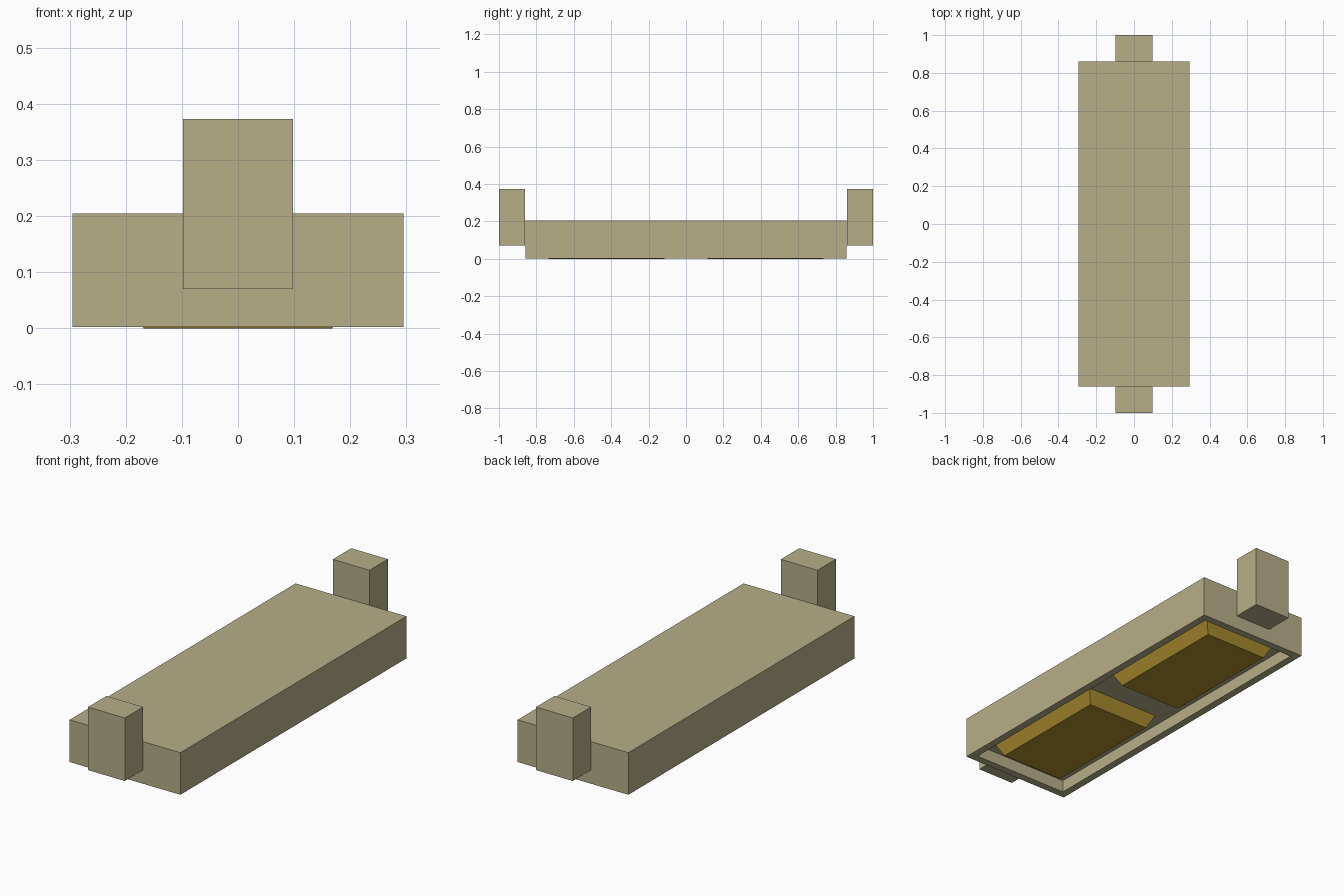
import bpy, bmesh

if "Cube" in bpy.data.objects:
    bpy.data.objects.remove(bpy.data.objects["Cube"])


def material(name, color):
    m = bpy.data.materials.new(name)
    m.diffuse_color = (*color, 1)
    m.use_nodes = True
    m.node_tree.nodes["Principled BSDF"].inputs["Base Color"].default_value = m.diffuse_color
    return m


def block(name, mat, x, y, z, taper=0.0, recess=None):
    """Box from ranges; taper shrinks the bottom, recess=(rim, depth) hollows it."""
    bm = bmesh.new()
    bmesh.ops.create_cube(bm, size=1)
    for v in bm.verts:
        inset = taper if v.co.z < 0 else 0
        px, py = v.co.x > 0, v.co.y > 0
        v.co = (x[px] + (-inset if px else inset),
                y[py] + (-inset if py else inset),
                z[v.co.z > 0])
    if recess:
        rim, depth = recess
        bm.normal_update()
        bottom = min(bm.faces, key=lambda f: f.normal.z)
        bmesh.ops.inset_region(bm, faces=[bottom], thickness=rim)
        floor = bmesh.ops.extrude_discrete_faces(bm, faces=[bottom])["faces"][0]
        for v in floor.verts:
            v.co.z += depth
    bmesh.ops.recalc_face_normals(bm, faces=bm.faces)
    me = bpy.data.meshes.new(name)
    bm.to_mesh(me)
    bm.free()
    me.materials.append(mat)
    ob = bpy.data.objects.new(name, me)
    bpy.context.collection.objects.link(ob)
    return ob


casing = material("casing", (0.47, 0.43, 0.25))
amber = material("amber", (0.43, 0.28, 0.03))

# Housing with a shallow recess underneath
block("housing", casing, (-0.295, 0.295), (-0.859, 0.859), (0.0025, 0.205),
      recess=(0.052, 0.06))

for side, s in (("front", -1), ("back", 1)):
    # End mounting block
    block(side + "_end_block", casing, (-0.098, 0.098),
          sorted((s * 0.86, s * 1.0)), (0.07, 0.373))
    # Tapered lens hanging from the recess ceiling
    block(side + "_lens", amber, (-0.2, 0.2),
          sorted((s * 0.083, s * 0.767)), (0.0, 0.0625), taper=0.032)
